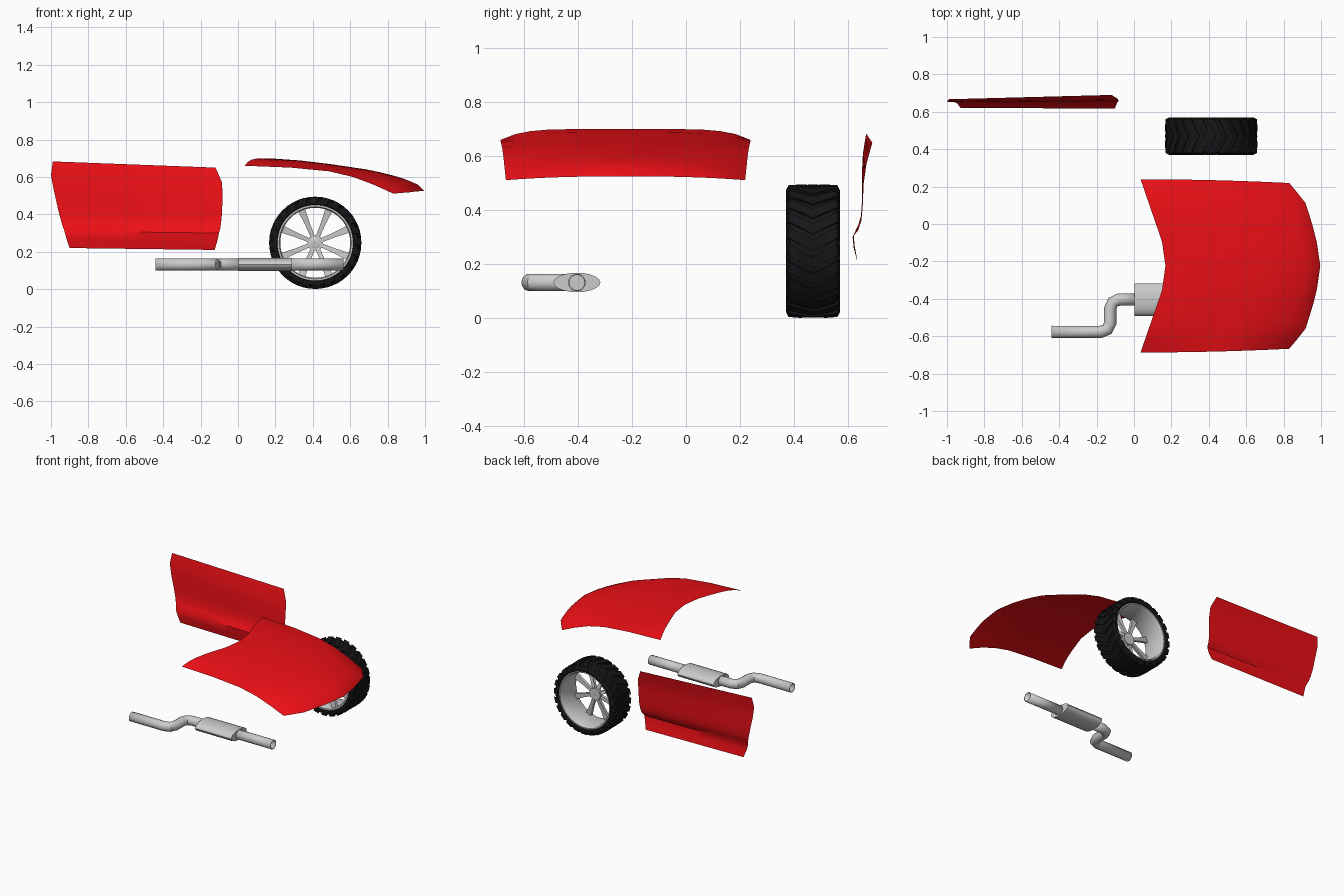
import bpy, bmesh
from math import sin, cos, pi, radians

if "Cube" in bpy.data.objects:
    bpy.data.objects.remove(bpy.data.objects["Cube"])


def material(name, rgb):
    m = bpy.data.materials.new(name)
    m.diffuse_color = (*rgb, 1)
    m.use_nodes = True
    m.node_tree.nodes["Principled BSDF"].inputs["Base Color"].default_value = m.diffuse_color
    return m


RED = material("red_paint", (0.85, 0.005, 0.008))
BLACK = material("black_rubber", (0.008, 0.008, 0.009))
WX, WY, WZ = 0.413, 0.47, 0.248      # wheel centre


def finish(ob, mat=None, angle=30):
    if mat:
        ob.data.materials.append(mat)
    bpy.ops.object.select_all(action='DESELECT')
    ob.select_set(True)
    bpy.context.view_layer.objects.active = ob
    if angle:
        bpy.ops.object.shade_smooth_by_angle(angle=radians(angle))
    return ob


def make(name, verts, faces, mat=None, angle=30, recalc=True):
    me = bpy.data.meshes.new(name)
    me.from_pydata(verts, [], faces)
    if recalc:
        bm = bmesh.new()
        bm.from_mesh(me)
        bmesh.ops.recalc_face_normals(bm, faces=bm.faces)
        bm.to_mesh(me)
        bm.free()
    ob = bpy.data.objects.new(name, me)
    bpy.context.collection.objects.link(ob)
    return finish(ob, mat, angle)


def grid(name, rows, mat):
    n = len(rows[0])
    faces = [(i * n + j, i * n + j + 1, (i + 1) * n + j + 1, (i + 1) * n + j)
             for i in range(len(rows) - 1) for j in range(n - 1)]
    return make(name, [p for r in rows for p in r], faces, mat, 35, False)


def lerp(a, b, t):
    return a + (b - a) * t


def table(pts, t):
    for (a, va), (b, vb) in zip(pts, pts[1:]):
        if t <= b:
            return lerp(va, vb, (t - a) / (b - a))
    return pts[-1][1]


def lathe(name, profile, seg, mat=None, closed=True):
    # profile of (y offset, radius) spun about the wheel axle
    n = len(profile)
    verts = [(WX + r * cos(2 * pi * i / seg), WY + y, WZ + r * sin(2 * pi * i / seg))
             for i in range(seg) for y, r in profile]
    faces = [(i * n + j, i * n + (j + 1) % n,
              (i + 1) % seg * n + (j + 1) % n, (i + 1) % seg * n + j)
             for i in range(seg) for j in range(n if closed else n - 1)]
    return make(name, verts, faces, mat)


# Hood: centre and side profiles blended across the width
centre = [(0, .70), (.2, .688), (.4, .668), (.63, .64), (.77, .615), (.89, .585), (.96, .558), (1, .525)]
side = [(0, .66), (.31, .65), (.57, .63), (.73, .60), (.87, .558), (1, .511)]
back_x = [(0, .168), (.28, .15), (.63, .094), (1, .035)]
front_x = [(0, .996), (.31, .976), (.53, .95), (.77, .915), (1, .83)]
S = [0, .1, .2, .31, .4, .5, .57, .63, .73, .8, .87, .92, .96, 1]
T = [0, .14, .28, .45, .63, .76, .88, 1]
rows = []
for s in S:
    row = []
    for t in [-v for v in reversed(T[1:])] + T:
        a = abs(t)
        x = lerp(table(back_x, a), table(front_x, a), s)
        z = lerp(table(centre, s), table(side, s), a ** lerp(6, 2.5, min(1, s * 3)))
        row.append((x, -.224 + t * lerp(.463, .443, s * s), z))
    rows.append(row)
grid("hood", rows, RED)

# Door: left and right edge profiles joined by straight rows
left = [(-.99, .667, .683), (-1, .655, .61), (-.985, .651, .53), (-.965, .652, .44), (-.95, .648, .38),
        (-.94, .638, .345), (-.928, .621, .31), (-.917, .624, .27), (-.90, .633, .22)]
right = [(-.12, .69, .65), (-.085, .668, .57), (-.083, .658, .50), (-.085, .654, .41), (-.09, .649, .36),
         (-.095, .637, .325), (-.102, .617, .30), (-.11, .621, .26), (-.125, .634, .21)]
grid("door", [[tuple(lerp(a, b, i / 8) for a, b in zip(l, r)) for i in range(9)]
              for l, r in zip(left, right)], RED)

# Tyre carcass
lathe("tyre", [(-.088, .2), (-.096, .21), (-.097, .225), (-.085, .235), (-.04, .238), (.04, .238),
               (.085, .235), (.097, .225), (.096, .21), (.088, .2)], 64, BLACK)

# Chevron tread lugs wrapped over the shoulders
verts, faces = [], []
LUGS = 24
for i in range(LUGS):
    for sgn in (-1, 1):
        base = len(verts)
        for k, r in ((0, .246), (.05, .247), (.09, .245), (.1, .226)):
            a0 = 2 * pi * i / LUGS + k * 2.2
            for a, rr in ((a0, r), (a0 + .17, r), (a0 + .17, r - .018), (a0, r - .018)):
                verts.append((WX + rr * cos(a), WY + sgn * k, WZ + rr * sin(a)))
        for q in range(3):
            b = base + q * 4
            faces += [(b + j, b + (j + 1) % 4, b + 4 + (j + 1) % 4, b + 4 + j) for j in range(4)]
        faces += [tuple(base + j for j in range(4)), tuple(base + 12 + j for j in range(4))]
make("tyre_tread", verts, faces, BLACK, 0)

# Rim barrel with lips, and the hub
lathe("rim", [(-.09, .203), (-.09, .193), (-.075, .187), (.075, .187), (.09, .195), (.09, .203),
              (.075, .198), (-.075, .198)], 64)
lathe("hub", [(-.058, .0005), (-.058, .026), (-.05, .042), (-.025, .042), (-.025, .0005)], 32)

# Eight flared spokes near the front face
verts, faces = [], []
for i in range(8):
    a = pi / 8 + i * pi / 4
    base = len(verts)
    for r, y, w, d in ((.03, -.055, .011, .022), (.11, -.066, .013, .02), (.191, -.078, .02, .022)):
        for u, v in ((-w, y), (w, y), (w, y + d), (-w, y + d)):
            verts.append((WX + r * cos(a) - u * sin(a), WY + v, WZ + r * sin(a) + u * cos(a)))
    for q in range(2):
        b = base + q * 4
        faces += [(b + j, b + (j + 1) % 4, b + 4 + (j + 1) % 4, b + 4 + j) for j in range(4)]
    faces += [tuple(base + j for j in range(4)), tuple(base + 8 + j for j in range(4))]
make("spokes", verts, faces)


# Exhaust pipes: open tubes with wall thickness
def pipe(name, path):
    cu = bpy.data.curves.new(name, 'CURVE')
    cu.dimensions = '3D'
    cu.bevel_depth = .033
    cu.bevel_resolution = 5
    sp = cu.splines.new('POLY')
    sp.points.add(len(path) - 1)
    for p, (x, y) in zip(sp.points, path):
        p.co = (x, y, .132, 1)
    ob = bpy.data.objects.new(name, cu)
    bpy.context.collection.objects.link(ob)
    finish(ob, None, 0)
    bpy.ops.object.convert(target='MESH')
    ob = finish(bpy.context.object)
    mod = ob.modifiers.new("wall", 'SOLIDIFY')
    mod.thickness = .005
    mod.offset = -1


pipe("exhaust_tail_pipe", [(-.44, -.577), (-.178, -.577), (-.142, -.563), (-.127, -.53),
                           (-.127, -.45), (-.113, -.418), (-.08, -.404), (.02, -.404)])
pipe("exhaust_inlet_pipe", [(.28, -.404), (.563, -.404)])

# Muffler: flattened oval prism
N = 20
ring = [(.087 * cos(2 * pi * i / N), .036 * sin(2 * pi * i / N)) for i in range(N)]
verts = [(x, -.404 + y, .132 + z) for x in (.003, .29) for y, z in ring]
faces = [(i, (i + 1) % N, N + (i + 1) % N, N + i) for i in range(N)]
faces += [tuple(range(N)), tuple(range(N, 2 * N))]
make("muffler", verts, faces)
